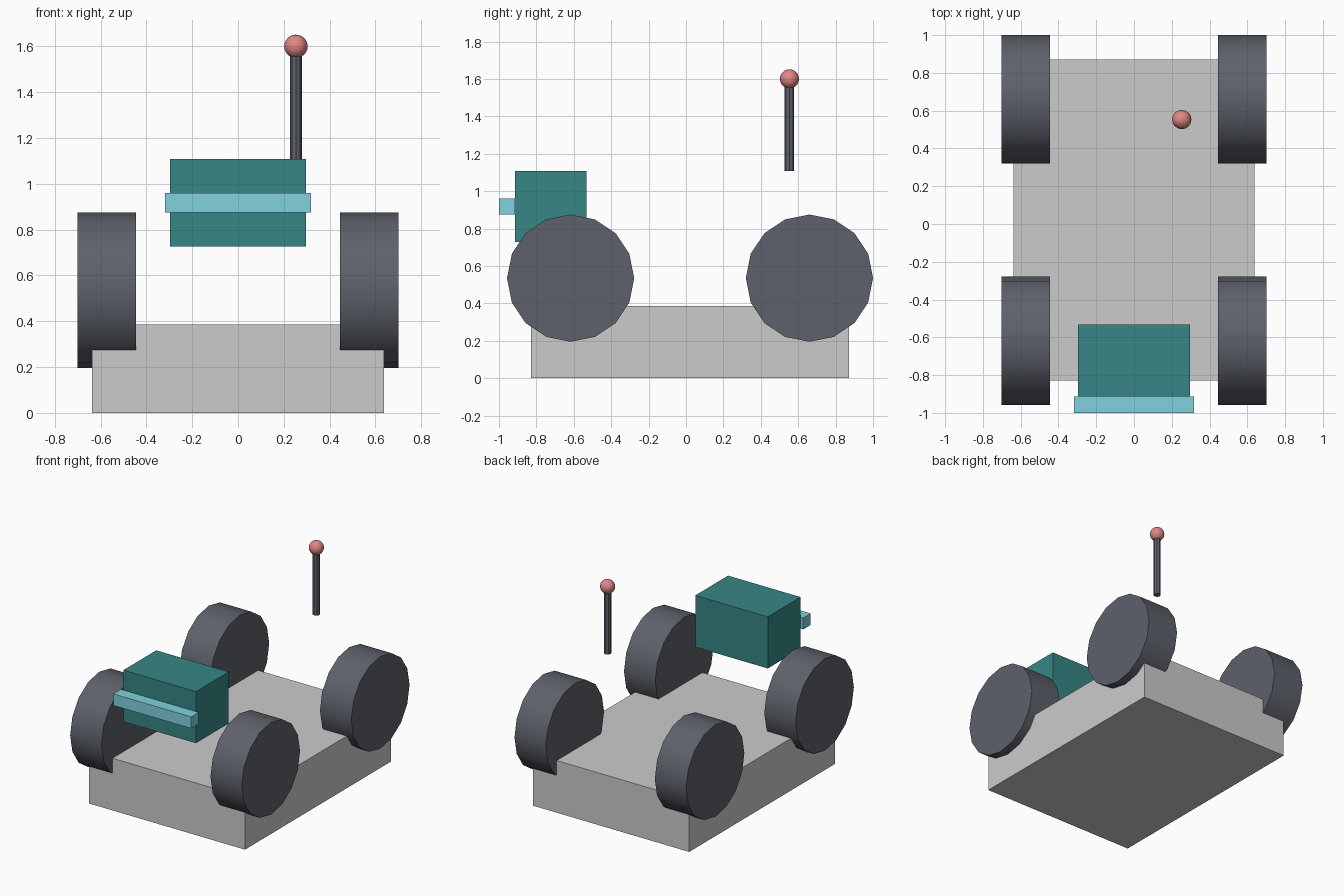
import bpy
from math import pi, radians

if "Cube" in bpy.data.objects:
    bpy.data.objects.remove(bpy.data.objects["Cube"])


def material(name, rgb):
    m = bpy.data.materials.new(name)
    m.diffuse_color = (*rgb, 1)
    m.use_nodes = True
    m.node_tree.nodes["Principled BSDF"].inputs["Base Color"].default_value = m.diffuse_color
    return m


DARK = material("dark_grey", (0.11, 0.12, 0.145))
TEAL = material("teal", (0.04, 0.24, 0.24))
CYAN = material("light_cyan", (0.22, 0.64, 0.73))
PINK = material("pink", (0.75, 0.24, 0.23))


def finish(name, mat, smooth=False):
    ob = bpy.context.object
    ob.name = name
    if mat:
        ob.data.materials.append(mat)
    if smooth:
        bpy.ops.object.shade_smooth_by_angle(angle=radians(30))
    return ob


def box(name, lo, hi, mat=None):
    bpy.ops.mesh.primitive_cube_add(size=1, location=[(a + b) / 2 for a, b in zip(lo, hi)])
    bpy.context.object.scale = [b - a for a, b in zip(lo, hi)]
    bpy.ops.object.transform_apply(location=False, rotation=False, scale=True)
    return finish(name, mat)


# Chassis, head block and visor bar
box("chassis", (-0.637, -0.828, 0), (0.637, 0.872, 0.385))
box("head", (-0.296, -0.913, 0.727), (0.296, -0.531, 1.108), TEAL)
box("visor", (-0.318, -1.0, 0.875), (0.318, -0.913, 0.96), CYAN)

# Four 16-sided wheels, axles along x
for side, sx in (("left", -1), ("right", 1)):
    for end, y in (("front", -0.617), ("rear", 0.66)):
        bpy.ops.mesh.primitive_cylinder_add(
            vertices=16, radius=0.34, depth=0.255,
            location=(sx * 0.573, y, 0.535), rotation=(0, pi / 2, 0))
        finish(f"{end}_{side}_wheel", DARK, True)

# Antenna rod and its ball tip
bpy.ops.mesh.primitive_cylinder_add(vertices=8, radius=0.0255, depth=0.49,
                                    location=(0.253, 0.553, 1.353))
finish("antenna_rod", DARK, True)
bpy.ops.mesh.primitive_uv_sphere_add(segments=16, ring_count=12, radius=0.051,
                                     location=(0.253, 0.553, 1.6))
finish("antenna_tip", PINK, True)
